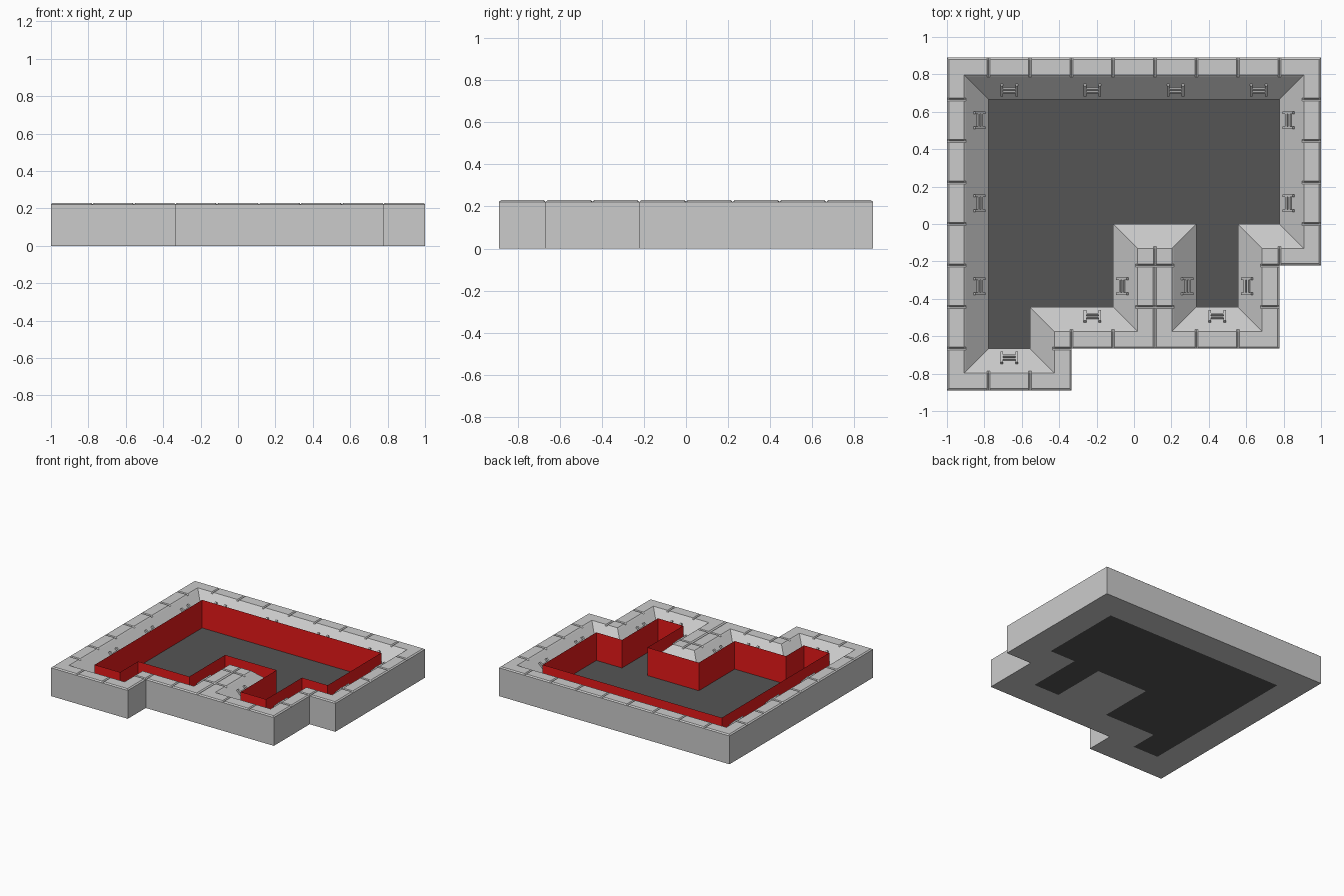
import bpy, bmesh, math
from mathutils import Vector, Matrix

if "Cube" in bpy.data.objects:
    bpy.data.objects.remove(bpy.data.objects["Cube"])

U = 2 / 9          # tile size
W = 0.008          # half width of the joints between rim stones
TOP, JOINT = 0.23, 0.22


def make_object(name, bm, colour=None):
    mesh = bpy.data.meshes.new(name)
    bm.to_mesh(mesh)
    bm.free()
    obj = bpy.data.objects.new(name, mesh)
    bpy.context.collection.objects.link(obj)
    if colour:
        mat = bpy.data.materials.new(name + "_colour")
        mat.diffuse_color = colour
        mat.use_nodes = True
        mat.node_tree.nodes["Principled BSDF"].inputs["Base Color"].default_value = mat.diffuse_color
        mesh.materials.append(mat)
    return obj


# Floor outline in tiles, counter-clockwise
tiles = [(-3.5, 3), (-3.5, -3), (-2.5, -3), (-2.5, -2), (-.5, -2), (-.5, 0),
         (1.5, 0), (1.5, -2), (2.5, -2), (2.5, 0), (3.5, 0), (3.5, 3)]
poly = [Vector(t) * U for t in tiles]
N = len(poly)
dirs = [(poly[(i + 1) % N] - poly[i]).normalized() for i in range(N)]
norms = [Vector((d.y, -d.x)) for d in dirs]

# Wall cross-section: distance outward from the floor edge, height
profile = [(U, 0), (U, 0.222), (U - .01, TOP), (.13, TOP), (.12, 0.222),
           (0, 0.108), (0, 0)]


def span(i, d):
    """Start and end of edge i along its own direction, offset outward by d."""
    j = (i + 1) % N
    a = poly[i] + d * (norms[i - 1] + norms[i])
    b = poly[j] + d * (norms[i] + norms[j])
    return a.dot(dirs[i]), b.dot(dirs[i])


def section(bm, i, t, is_joint):
    ring = []
    for d, z in profile:
        lo, hi = span(i, d)
        if is_joint and z == TOP and lo + .002 < t < hi - .002:
            z = JOINT
        p = dirs[i] * min(max(t, lo), hi) + norms[i] * (poly[i].dot(norms[i]) + d)
        ring.append(bm.verts.new((p.x, p.y, z)))
    return ring


# Mitred wall ring with a V joint at every tile line
bm = bmesh.new()
rings = []
for i in range(N):
    rings.append(section(bm, i, -9, False))
    lo, hi = span(i, .12)
    shift = .5 if abs(dirs[i].x) > .5 else 0
    for k in range(-6, 6):
        t = (k + shift) * U
        if lo + .002 < t < hi - .002:
            rings += [section(bm, i, t - W, False), section(bm, i, t, True),
                      section(bm, i, t + W, False)]
    rings.append(section(bm, i, 9, False))
for r, ring in enumerate(rings):
    nxt = rings[(r + 1) % len(rings)]
    for k in range(len(profile)):
        m = (k + 1) % len(profile)
        quad = [ring[k], nxt[k], nxt[m], ring[m]]
        # the two walls meeting back to back have no face between them
        if k == 0 and all(abs(v.co.x - U / 2) < .001 for v in quad):
            continue
        bm.faces.new(quad)
bmesh.ops.remove_doubles(bm, verts=bm.verts, dist=1e-4)
bmesh.ops.dissolve_degenerate(bm, edges=bm.edges, dist=1e-5)
bmesh.ops.recalc_face_normals(bm, faces=bm.faces)
make_object("stone_wall", bm)

# Dark floor
bm = bmesh.new()
bm.faces.new([bm.verts.new((p.x, p.y, 0)) for p in poly])
make_object("floor", bm, (0.09, 0.09, 0.09, 1))

# Thin red lining standing on the floor edge
bm = bmesh.new()
inset = [poly[i] - .001 * (norms[i - 1] + norms[i]) for i in range(N)]
low = [bm.verts.new((p.x, p.y, 0)) for p in inset]
high = [bm.verts.new((p.x, p.y, 0.22)) for p in inset]
for i in range(N):
    j = (i + 1) % N
    bm.faces.new([low[j], low[i], high[i], high[j]])
make_object("red_lining", bm, (0.8, 0.01, 0.01, 1))

# Rungs on the slopes: tile position on the floor edge, outward direction
spots = [(x, 3, 0, 1) for x in (-3, -1, 1, 3)]
spots += [(3.5, y, 1, 0) for y in (2.5, .5)]
spots += [(-3.5, y, -1, 0) for y in (2.5, .5, -1.5)]
spots += [(-.5, -1.5, 1, 0), (1.5, -1.5, -1, 0), (2.5, -1.5, 1, 0)]
spots += [(-1, -2, 0, -1), (2, -2, 0, -1), (-3, -3, 0, -1)]
# box parts in slope space: centre, size (along wall, up the slope, out)
parts = [((-.04, 0, .006), (.014, .075, .02)), ((.04, 0, .006), (.014, .075, .02)),
         ((0, -.011, .010), (.08, .012, .012)), ((0, .011, .010), (.08, .012, .012))]
bm = bmesh.new()
for x, y, nx, ny in spots:
    out = Vector((nx, ny, 0))
    place = (Matrix.Translation(Vector((x * U, y * U, .159)) + out * .054)
             @ Matrix.Rotation(math.atan2(ny, nx) - math.pi / 2, 4, 'Z')
             @ Matrix.Rotation(math.atan2(.114, .12), 4, 'X'))
    for centre, size in parts:
        bmesh.ops.create_cube(bm, size=1, matrix=place @ Matrix.Translation(centre)
                              @ Matrix.Diagonal((*size, 1)))
make_object("slope_rungs", bm)
